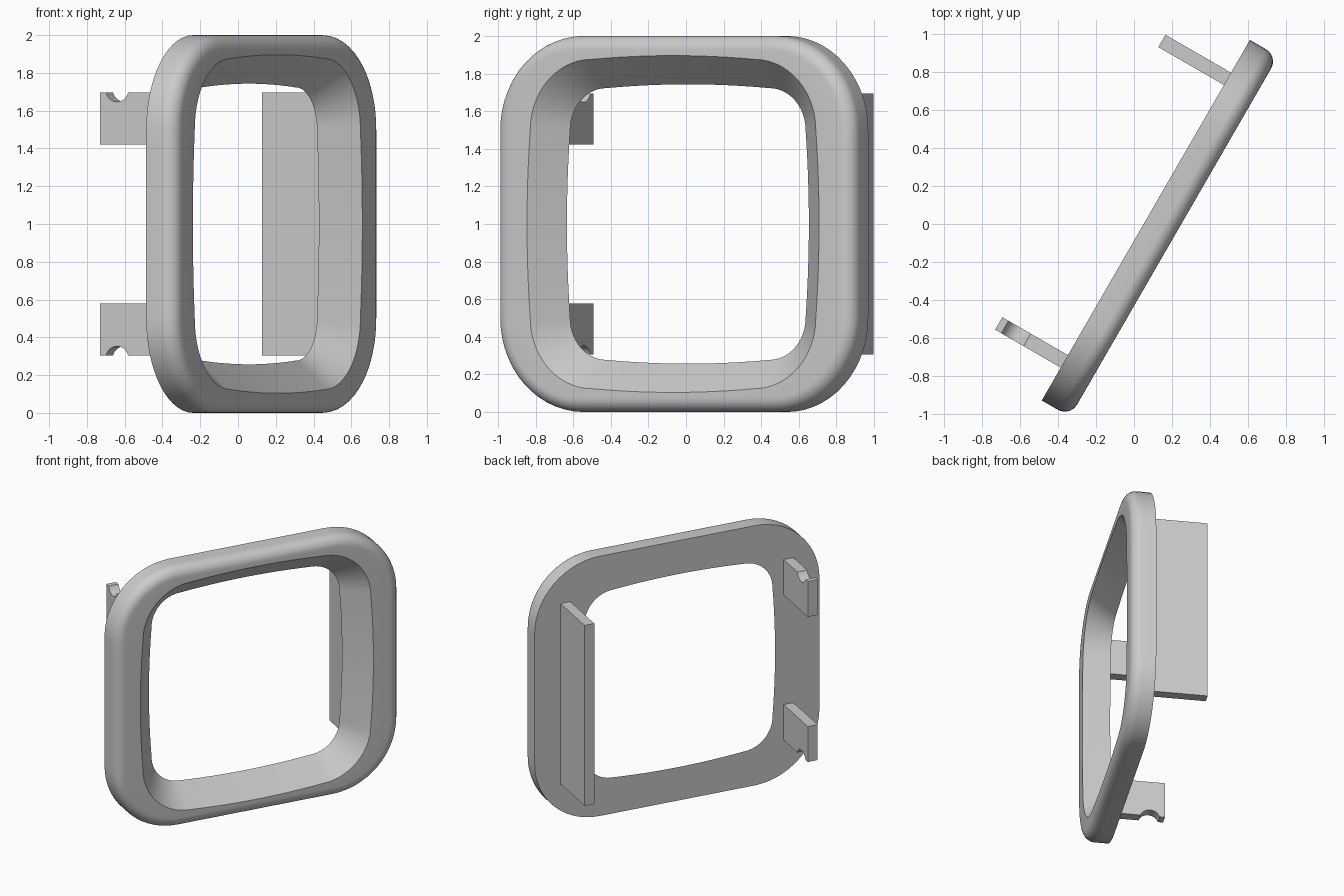
import bpy, bmesh
from math import sin, cos, pi, radians, asin

if "Cube" in bpy.data.objects:
    bpy.data.objects.remove(bpy.data.objects["Cube"])

U = (cos(radians(60)), sin(radians(60)))    # along the frame's width
N = (U[1], -U[0])                           # out of the frame's face
BACK, FRONT, FILLET = 0.044, 0.216, 0.075


def place(s, n, z):
    return (s * U[0] + n * N[0], s * U[1] + n * N[1], z)


def finish(name, bm, smooth=False):
    bmesh.ops.recalc_face_normals(bm, faces=bm.faces)
    mesh = bpy.data.meshes.new(name)
    bm.to_mesh(mesh)
    bm.free()
    obj = bpy.data.objects.new(name, mesh)
    bpy.context.collection.objects.link(obj)
    if smooth:
        bpy.ops.object.select_all(action='DESELECT')
        obj.select_set(True)
        bpy.context.view_layer.objects.active = obj
        bpy.ops.object.shade_smooth_by_angle(angle=radians(30))
    return obj


def rounded_loop(hw, hz, r, bulge=0.0, arc=14, side=12):
    """Rounded rectangle whose sides bow outwards by bulge."""
    cx, cz = hw - bulge - r, hz - bulge - r
    pts = []
    for k, (sx, sz) in enumerate(((1, 1), (-1, 1), (-1, -1), (1, -1))):
        for i in range(arc + 1):
            a = (k + i / arc) * pi / 2
            pts.append((sx * cx + r * cos(a), sz * cz + r * sin(a)))
        for i in range(1, side):
            t = 1 - 2 * i / side
            b = bulge * (1 - t * t)
            pts.append([(t * cx, hz - bulge + b), (-hw + bulge - b, t * cz),
                        (-t * cx, -hz + bulge - b), (hw - bulge + b, -t * cz)][k])
    return pts


def loft_ring(name, sections):
    bm = bmesh.new()
    rings = [[bm.verts.new(place(s + c, n, z + 1)) for s, z in pts]
             for pts, c, n in sections]
    for a, b in zip(rings, rings[1:] + rings[:1]):
        for i in range(len(a)):
            j = (i + 1) % len(a)
            bm.faces.new((a[i], a[j], b[j], b[i]))
    return finish(name, bm, smooth=True)


def extrude_profile(name, profile, s0, s1):
    """Extrude an (n, z) outline across the frame's width."""
    bm = bmesh.new()
    a = [bm.verts.new(place(s0, n, z)) for n, z in profile]
    b = [bm.verts.new(place(s1, n, z)) for n, z in profile]
    bm.faces.new(a)
    bm.faces.new(b[::-1])
    for i in range(len(a)):
        j = (i + 1) % len(a)
        bm.faces.new((a[i], a[j], b[j], b[i]))
    return finish(name, bm, smooth=True)


# Bezel frame: outer wall, rounded front edge, tapered bowed opening
sections = [(rounded_loop(1.0965, 1.0, 0.5), 0.0485, BACK)]
for i in range(9):
    a = i / 8 * pi / 2
    d = FILLET * (1 - cos(a))
    sections.append((rounded_loop(1.0965 - d, 1.0 - d, 0.5 - d), 0.0485,
                     FRONT - FILLET + FILLET * sin(a)))
sections.append((rounded_loop(0.897, 0.896, 0.376, 0.02), 0.045, FRONT))
sections.append((rounded_loop(0.743, 0.743, 0.223, 0.02), 0.037, BACK))
loft_ring("bezel_frame", sections)

# Long mounting flange
TIP, ROOT = -0.355, 0.05
extrude_profile("long_flange", [(TIP, 0.305), (ROOT, 0.305), (ROOT, 1.695), (TIP, 1.695)],
                0.871, 0.946)

# Two short clips with a round notch, mirrored about mid height
r, depth, mid, top = 0.072, 0.048, -0.25, 1.695
low = asin((r - depth) / r)
notch = []
for i in range(17):
    a = pi + low + (pi - 2 * low) * i / 16
    notch.append((mid + r * cos(a), top + r - depth + r * sin(a)))
upper = [(TIP, 1.422), (TIP, top)] + notch + [(ROOT, top), (ROOT, 1.422)]
extrude_profile("upper_clip", upper, -0.848, -0.772)
extrude_profile("lower_clip", [(n, 2 - z) for n, z in upper], -0.848, -0.772)
